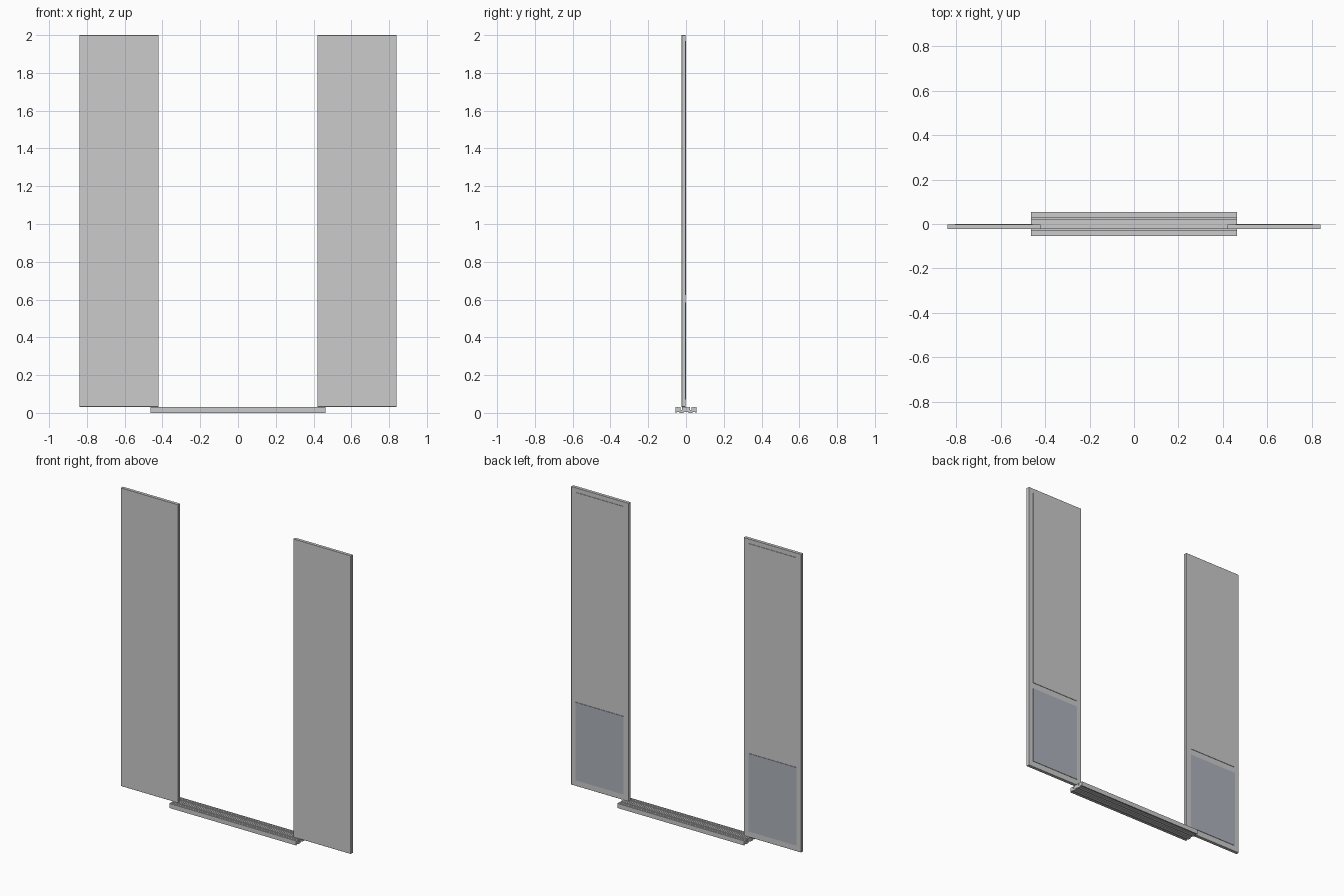
import bpy, bmesh

if "Cube" in bpy.data.objects:
    bpy.data.objects.remove(bpy.data.objects["Cube"])

kick = bpy.data.materials.new("kick_plate_grey")
kick.diffuse_color = (0.42, 0.45, 0.50, 1)
kick.use_nodes = True
kick.node_tree.nodes["Principled BSDF"].inputs["Base Color"].default_value = kick.diffuse_color


def box(name, lo, hi, mat=None, bevel=0.0):
    bm = bmesh.new()
    bmesh.ops.create_cube(bm, size=1)
    for v in bm.verts:
        for i in range(3):
            v.co[i] = (lo[i] + hi[i]) / 2 + v.co[i] * (hi[i] - lo[i])
    if bevel:
        bmesh.ops.bevel(bm, geom=bm.edges[:], offset=bevel, segments=1, affect='EDGES')
    me = bpy.data.meshes.new(name)
    bm.to_mesh(me)
    bm.free()
    ob = bpy.data.objects.new(name, me)
    bpy.context.collection.objects.link(ob)
    if mat:
        me.materials.append(mat)
    return ob


def extrude_x(name, profile, half):
    bm = bmesh.new()
    f = bm.faces.new([bm.verts.new((-half, y, z)) for y, z in profile])
    new = bmesh.ops.extrude_face_region(bm, geom=[f])["geom"]
    bmesh.ops.translate(bm, vec=(2 * half, 0, 0),
                        verts=[v for v in new if isinstance(v, bmesh.types.BMVert)])
    bmesh.ops.recalc_face_normals(bm, faces=bm.faces[:])
    me = bpy.data.meshes.new(name)
    bm.to_mesh(me)
    bm.free()
    ob = bpy.data.objects.new(name, me)
    bpy.context.collection.objects.link(ob)
    return ob


# Two open sliding leaves with raised backing sheets on the rear
for side, s in (("left", -1), ("right", 1)):
    def xr(a, b):
        return sorted((s * a, s * b))
    x0, x1 = xr(0.42, 0.84)
    box(side + "_door_leaf", (x0, -0.023, 0.032), (x1, -0.002, 2.0), bevel=0.0008)
    x0, x1 = xr(0.457, 0.806)
    box(side + "_upper_back_sheet", (x0, -0.004, 0.625), (x1, 0.001, 1.97))
    box(side + "_lower_kick_sheet", (x0, -0.004, 0.07), (x1, 0.001, 0.585), kick)

# Sill extrusion: guide slots and fine tread ribs on top, channels underneath
W, H = 0.055, 0.03
slots = [(-0.025, 0.006, 0.016), (0.025, 0.006, 0.016)]
ribs = [(y, 0.002, 0.002) for y in
        (-0.048, -0.042, -0.036, -0.014, -0.007, 0.0, 0.007, 0.014, 0.036, 0.042, 0.048)]
top = []
for y, w, d in sorted(slots + ribs):
    top += [(y - w / 2, H), (y - w / 2, H - d), (y + w / 2, H - d), (y + w / 2, H)]
bottom = []
for y, w in ((0.042, 0.014), (0.0, 0.024), (-0.042, 0.014)):
    bottom += [(y + w / 2, 0), (y + w / 2, 0.005), (y - w / 2, 0.005), (y - w / 2, 0)]
extrude_x("door_sill", [(-W, 0), (-W, H)] + top + [(W, H), (W, 0)] + bottom, 0.463)
